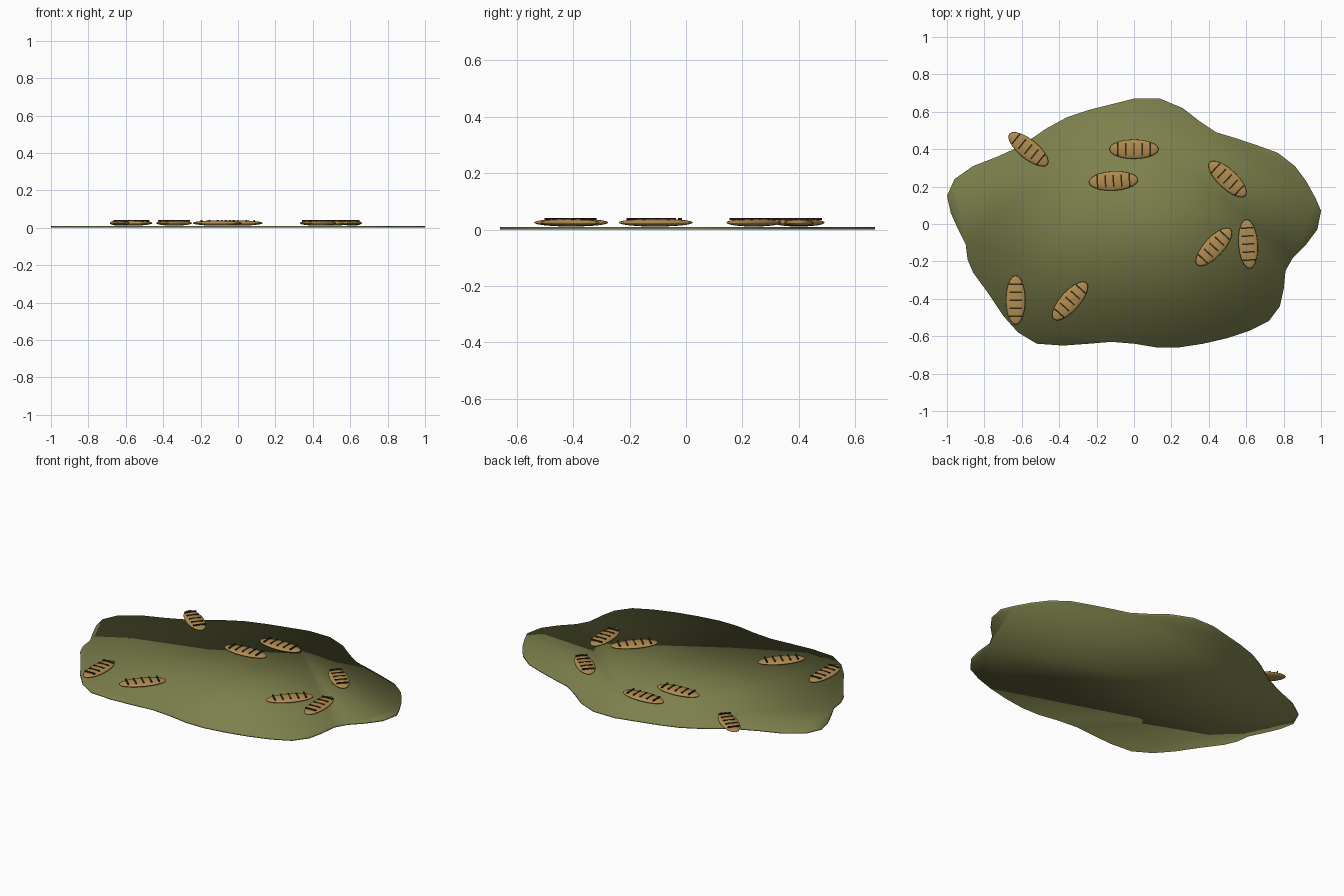
import bpy
import bmesh
from math import radians
from mathutils import Matrix, Vector

default_cube = bpy.data.objects.get("Cube")
if default_cube:
    bpy.data.objects.remove(default_cube, do_unlink=True)


def make_material(name, colour):
    material = bpy.data.materials.new(name)
    material.use_nodes = True
    rgba = (*colour, 1.0)
    material.diffuse_color = rgba
    material.node_tree.nodes["Principled BSDF"].inputs["Base Color"].default_value = rgba
    return material


def add_object(name, bm, material, smooth=False):
    bmesh.ops.recalc_face_normals(bm, faces=bm.faces)
    for face in bm.faces:
        face.smooth = smooth
    mesh = bpy.data.meshes.new(name)
    bm.to_mesh(mesh)
    bm.free()
    mesh.materials.append(material)
    obj = bpy.data.objects.new(name, mesh)
    bpy.context.scene.collection.objects.link(obj)
    return obj


leaf_green = make_material("olive green", (0.205, 0.216, 0.072))
bread_tan = make_material("golden tan", (0.434, 0.262, 0.08))
score_dark = make_material("dark brown", (0.03, 0.02, 0.012))

# Thin wavy mat: outline in hundredths, clockwise from the left-hand tip
outline = [
    (100, 7), (98, -3), (92, -11), (85, -18), (81, -25), (80, -35), (78, -44),
    (72, -52), (62, -57), (50, -61), (37, -64), (24, -66), (12, -66), (0, -64),
    (-12, -63), (-24, -64), (-38, -65), (-52, -64), (-62, -58), (-70, -49),
    (-78, -37), (-86, -26), (-89, -19), (-90, -11), (-94, -3), (-98, 6),
    (-100, 15), (-96, 24), (-86, 31), (-73, 36), (-60, 42), (-47, 51),
    (-36, 57), (-24, 61), (-12, 64), (0, 67), (14, 67), (26, 62), (35, 55),
    (44, 49), (54, 46), (66, 42), (77, 38), (86, 31), (92, 23), (97, 14),
]
MAT_THICKNESS = 0.01
bm = bmesh.new()
base = bm.faces.new([bm.verts.new((x / 100, y / 100, 0)) for x, y in outline])
extruded = bmesh.ops.extrude_face_region(bm, geom=[base], use_keep_orig=True)
top_verts = [g for g in extruded["geom"] if isinstance(g, bmesh.types.BMVert)]
bmesh.ops.translate(bm, verts=top_verts, vec=(0, 0, MAT_THICKNESS))
add_object("ground_mat", bm, leaf_green, smooth=True)

# Oval loaves with raised score marks: position and turn in degrees
HALF_SIZE = Vector((0.132, 0.052, 0.014))
LOAF_HEIGHT = 0.025
SCORE_SIZE = Vector((0.008, 0.066, 0.007))
SCORE_SPACING = 0.043


def add_loaf(index, x, y, turn):
    placement = Matrix.Translation((x, y, LOAF_HEIGHT)) @ Matrix.Rotation(radians(turn), 4, "Z")

    # Rounded body
    bm = bmesh.new()
    bmesh.ops.create_uvsphere(bm, u_segments=20, v_segments=12, radius=1)
    bmesh.ops.scale(bm, vec=HALF_SIZE, verts=bm.verts)
    body = add_object(f"loaf_{index}", bm, bread_tan, smooth=True)
    body.matrix_world = placement

    # Row of score marks across the top
    bm = bmesh.new()
    for step in range(-2, 3):
        centre = Matrix.Translation((step * SCORE_SPACING, 0, 0.012))
        bmesh.ops.create_cube(bm, size=1, matrix=centre @ Matrix.Diagonal((*SCORE_SIZE, 1)))
    marks = add_object(f"loaf_{index}_score_marks", bm, score_dark)
    marks.matrix_world = placement


loaves = [
    (-0.565, 0.4, -39), (0, 0.4, 0), (-0.11, 0.23, 3), (0.5, 0.24, -43),
    (0.427, -0.123, 47), (0.61, -0.107, 94), (-0.633, -0.407, 90), (-0.342, -0.412, 48),
]
for index, (x, y, turn) in enumerate(loaves, start=1):
    add_loaf(index, x, y, turn)
